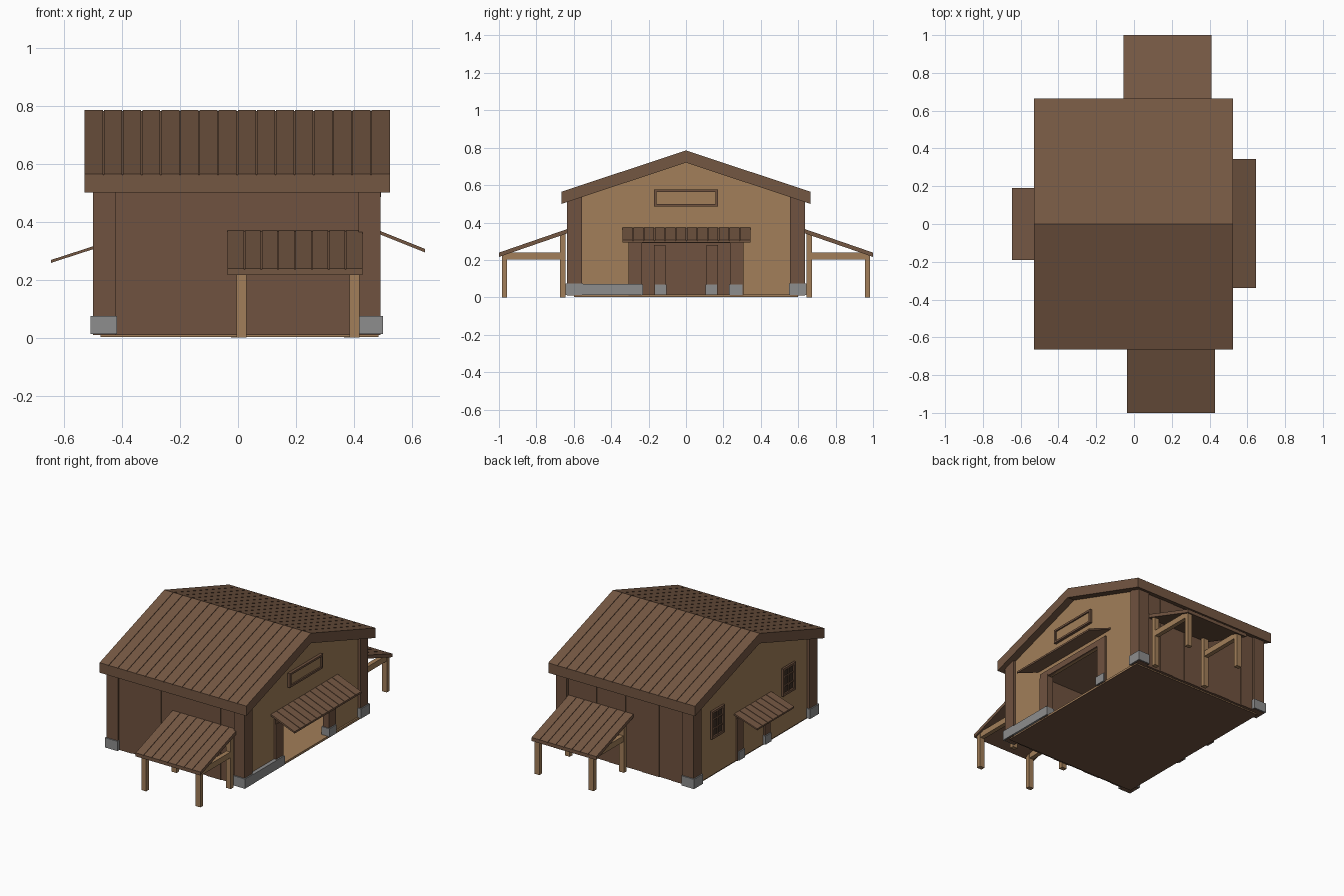
import bpy, bmesh
from mathutils import Vector

if "Cube" in bpy.data.objects:
    bpy.data.objects.remove(bpy.data.objects["Cube"])


def material(name, rgb):
    m = bpy.data.materials.new(name)
    m.diffuse_color = (*rgb, 1)
    m.use_nodes = True
    m.node_tree.nodes["Principled BSDF"].inputs["Base Color"].default_value = m.diffuse_color
    return m


BROWN = material("brown_wood", (0.16, 0.085, 0.05))
ROOF = material("roof_wood", (0.175, 0.095, 0.055))
TAN = material("tan_plaster", (0.36, 0.21, 0.10))
DARK = material("dark_wood", (0.05, 0.03, 0.018))
STONE = material("stone", (0.27, 0.27, 0.27))


def prism(name, profile, axis, a, b, mat):
    """Extrude a closed profile: (y, z) along x, or (x, z) along y."""
    bm = bmesh.new()

    def point(p, t):
        return (t, p[0], p[1]) if axis == "x" else (p[0], t, p[1])
    lo = [bm.verts.new(point(p, a)) for p in profile]
    hi = [bm.verts.new(point(p, b)) for p in profile]
    bm.faces.new(lo)
    bm.faces.new(hi)
    n = len(profile)
    for i in range(n):
        j = (i + 1) % n
        bm.faces.new((lo[i], lo[j], hi[j], hi[i]))
    bmesh.ops.recalc_face_normals(bm, faces=bm.faces)
    me = bpy.data.meshes.new(name)
    bm.to_mesh(me)
    bm.free()
    me.materials.append(mat)
    ob = bpy.data.objects.new(name, me)
    bpy.context.collection.objects.link(ob)
    return ob


def box(name, x, y, z, mat):
    """Axis-aligned box from (min, max) pairs."""
    return prism(name, [(y[0], z[0]), (y[1], z[0]), (y[1], z[1]), (y[0], z[1])],
                 "x", x[0], x[1], mat)


def span(s, a, b):
    return tuple(sorted((s * a, s * b)))


def slope(name, axis, p, q, thick, a, b, boards, mat):
    """Sloping slab from p to q, covered with narrow boards running downhill."""
    top = 0.004

    def strip(z0, z1):
        return [(p[0], p[1] - z0), (q[0], q[1] - z0), (q[0], q[1] - z1), (p[0], p[1] - z1)]
    prism(name, strip(top, thick), axis, a, b, mat)
    w = (b - a) / boards
    for i in range(boards):
        s = a + i * w + (0.002 if i else 0)
        e = a + (i + 1) * w - (0.002 if i < boards - 1 else 0)
        prism(name + "_board", strip(0, top), axis, s, e, mat)


# Floor
box("floor", (-0.475, 0.485), (-0.6, 0.6), (0.004, 0.016), TAN)
box("floor_underside", (-0.475, 0.485), (-0.6, 0.6), (0.002, 0.006), BROWN)

# Main roof
for s in (-1, 1):
    slope("main_roof", "x", (0, 0.785), (s * 0.665, 0.565), 0.065, -0.53, 0.525, 16, ROOF)

# Gable walls, the right one with an open doorway
gable = [(0.6, 0.01), (0.6, 0.525), (0, 0.722), (-0.6, 0.525), (-0.6, 0.01)]
door = [(-0.24, 0.01), (-0.24, 0.29), (0.24, 0.29), (0.24, 0.01)]
prism("right_gable_wall", gable + door, "x", 0.455, 0.475, TAN)
prism("left_gable_wall", gable, "x", -0.48, -0.465, TAN)
prism("left_wall_lining", gable, "x", -0.465, -0.455, BROWN)

# Front and back walls with vertical planks
edges = [-0.42, -0.33, -0.24, -0.12, 0.0, 0.12, 0.21, 0.31, 0.415]
for s, side in ((-1, "front"), (1, "back")):
    box(side + "_wall", (-0.46, 0.46), span(s, 0.585, 0.608), (0.01, 0.525), BROWN)
    for i in range(len(edges) - 1):
        depth = 0.616 if i % 2 else 0.620
        box(side + "_plank", (edges[i], edges[i + 1]), span(s, 0.606, depth),
            (0.01, 0.517), BROWN)

# Corner pillars with stone feet, tops cut to the roof slope
for s in (-1, 1):
    for x, foot in (((-0.5, -0.42), (-0.508, -0.417)), ((0.415, 0.492), (0.415, 0.5))):
        prism("corner_pillar", [(s * 0.555, 0.01), (s * 0.635, 0.01),
                                (s * 0.635, 0.511), (s * 0.555, 0.537)],
              "x", x[0], x[1], BROWN)
        box("corner_foot", foot, span(s, 0.55, 0.643), (0.012, 0.075), STONE)

# Stone plinth beside the large doorway
box("plinth", (0.45, 0.499), (-0.56, -0.237), (0.012, 0.072), STONE)


def doorway(side, s, wall, inner, outer, height):
    """Posts, feet and lintel around a door on the x = s side."""
    for t in (-1, 1):
        box(side + "_door_post", span(s, wall - 0.03, 0.49), span(t, inner, outer),
            (0.01, height), BROWN)
        box(side + "_door_foot", span(s, wall - 0.035, 0.498),
            span(t, inner - 0.005, outer - 0.005), (0.012, 0.068), STONE)
    box(side + "_door_lintel", span(s, wall - 0.02, 0.487), (-outer, outer),
        (height - 0.01, height + 0.03), BROWN)


doorway("right", 1, 0.475, 0.235, 0.308, 0.30)
doorway("left", -1, 0.475, 0.11, 0.17, 0.28)

# Awnings over the side doors
slope("right_awning", "y", (0.46, 0.38), (0.645, 0.306), 0.012, -0.34, 0.345, 12, ROOF)
slope("left_awning", "y", (-0.46, 0.328), (-0.645, 0.268), 0.010, -0.19, 0.19, 7, ROOF)


def frame(name, x, y, z, w, mat):
    """Rectangular border of width w on a side wall."""
    box(name, x, (y[0], y[1]), (z[1] - w, z[1]), mat)
    box(name, x, (y[0], y[1]), (z[0], z[0] + w), mat)
    box(name, x, (y[0], y[0] + w), (z[0] + w, z[1] - w), mat)
    box(name, x, (y[1] - w, y[1]), (z[0] + w, z[1] - w), mat)


# Blank sign board
box("sign_board", (0.47, 0.484), (-0.165, 0.165), (0.49, 0.57), TAN)
frame("sign_frame", (0.47, 0.493), (-0.17, 0.17), (0.485, 0.577), 0.013, BROWN)

# Left windows
for c in (-0.36, 0.37):
    y, z = (c - 0.065, c + 0.065), (0.25, 0.43)
    box("window_pane", (-0.484, -0.475), y, z, DARK)
    frame("window_frame", (-0.494, -0.475), y, z, 0.015, BROWN)
    box("window_mullion", (-0.490, -0.475), (c - 0.005, c + 0.005), z, BROWN)
    for h in (0.31, 0.37):
        box("window_bar", (-0.490, -0.475), y, (h - 0.004, h + 0.004), BROWN)


def porch(side, s, x0):
    """Open lean-to with four posts and two side beams."""
    slope(side + "_porch_roof", "x", (s * 0.62, 0.370), (s * 1.0, 0.239), 0.023,
          x0, x0 + 0.465, 8, ROOF)
    for px in (x0 + 0.03, x0 + 0.42):
        x = (px, px + 0.035)
        prism(side + "_outer_post", [(s * 0.985, 0), (s * 0.957, 0),
                                     (s * 0.957, 0.234), (s * 0.985, 0.224)],
              "x", x[0], x[1], TAN)
        prism(side + "_inner_post", [(s * 0.673, 0), (s * 0.645, 0),
                                     (s * 0.645, 0.340), (s * 0.673, 0.330)],
              "x", x[0], x[1], TAN)
        prism(side + "_beam", [(s * 0.985, 0.202), (s * 0.66, 0.202), (s * 0.66, 0.24),
                               (s * 0.94, 0.24), (s * 0.985, 0.224)],
              "x", x[0] + 0.003, x[1] - 0.003, TAN)


porch("front", -1, -0.036)
porch("back", 1, -0.055)
